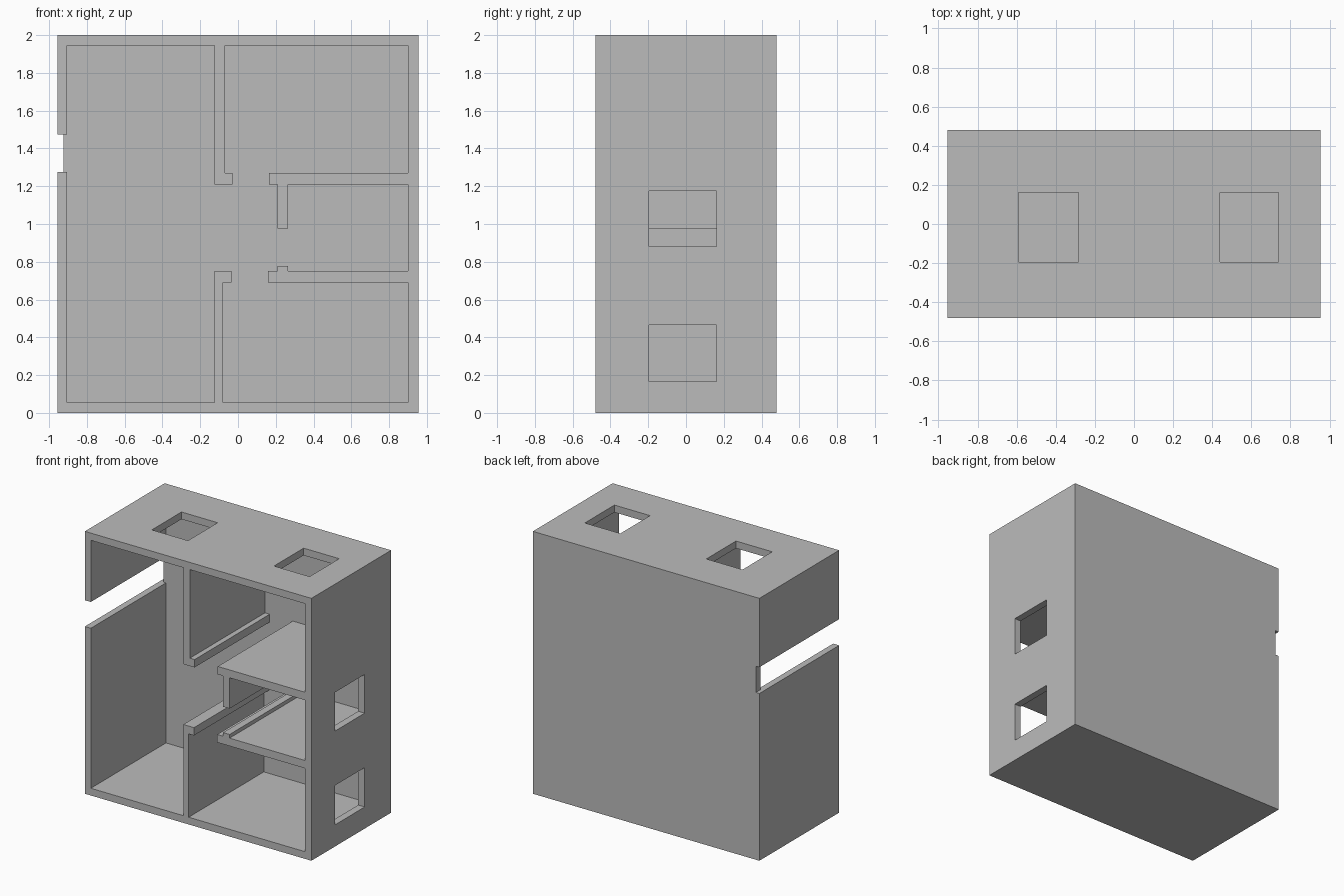
import bpy

cube = bpy.data.objects.get("Cube")
if cube:
    bpy.data.objects.remove(cube, do_unlink=True)

# Single matte grey
GREY = (0.5, 0.5, 0.5, 1.0)
grey = bpy.data.materials.new("plain grey")
grey.use_nodes = True
grey.diffuse_color = GREY
grey.node_tree.nodes["Principled BSDF"].inputs["Base Color"].default_value = GREY

W, D, H = 0.955, 0.48, 2.0        # half width, half depth, height
BACK = D - 0.055                  # inner face of the back wall
LEFT, RIGHT = -0.905, 0.9         # inner faces of the side walls
FLOOR, CEILING = 0.055, 1.945


def box(name, x, y, z):
    """Box from (min, max) ranges."""
    bpy.ops.mesh.primitive_cube_add(size=1)
    ob = bpy.context.object
    ob.name = ob.data.name = name
    for v in ob.data.vertices:
        v.co = [r[0] if c < 0 else r[1] for c, r in zip(v.co, (x, y, z))]
    ob.data.materials.append(grey)
    return ob


def cut(target, x, y, z):
    """Cut a box-shaped opening out of the target."""
    cutter = box("cutter", x, y, z)
    cutter.hide_render = True
    mod = target.modifiers.new("opening", 'BOOLEAN')
    mod.operation = 'DIFFERENCE'
    mod.solver = 'EXACT'
    mod.object = cutter
    bpy.context.view_layer.objects.active = target
    bpy.ops.object.modifier_apply(modifier=mod.name)
    bpy.data.objects.remove(cutter, do_unlink=True)


# Outer shell, hollowed from the front
shell = box("shell", (-W, W), (-D, D), (0, H))
cut(shell, (LEFT, RIGHT), (-D - 0.1, BACK), (FLOOR, CEILING))

# Long slot through the side wall, shallow where it meets the back wall
SLOT = (1.275, 1.475)
cut(shell, (-W - 0.1, LEFT + 0.02), (-D - 0.1, BACK), SLOT)
cut(shell, (-W - 0.1, -0.925), (BACK - 0.1, D + 0.1), SLOT)

# Roof and side windows
WINDOW_Y = (-0.195, 0.162)
for x in ((-0.59, -0.285), (0.44, 0.74)):
    cut(shell, x, WINDOW_Y, (CEILING - 0.03, H + 0.1))
for z in ((0.165, 0.465), (0.88, 1.175)):
    cut(shell, (RIGHT - 0.03, W + 0.1), WINDOW_Y, z)

# Inner dividers, running from the front edge to the back wall
DEPTH = (-D, BACK)
LOWER, UPPER = (0.69, 0.75), (1.21, 1.27)
dividers = {
    "upper_wall": ((-0.125, -0.07), (UPPER[1], CEILING)),
    "upper_wall_foot": ((-0.125, -0.03), UPPER),
    "lower_wall": ((-0.125, -0.08), (FLOOR, LOWER[0])),
    "lower_wall_cap": ((-0.125, -0.035), LOWER),
    "upper_shelf": ((0.165, RIGHT), UPPER),
    "lower_shelf": ((0.16, RIGHT), LOWER),
    "hanging_wall": ((0.21, 0.265), (0.975, UPPER[0])),
    "shelf_ridge": ((0.21, 0.265), (LOWER[1], 0.778)),
}
for name, (x, z) in dividers.items():
    box(name, x, DEPTH, z)
